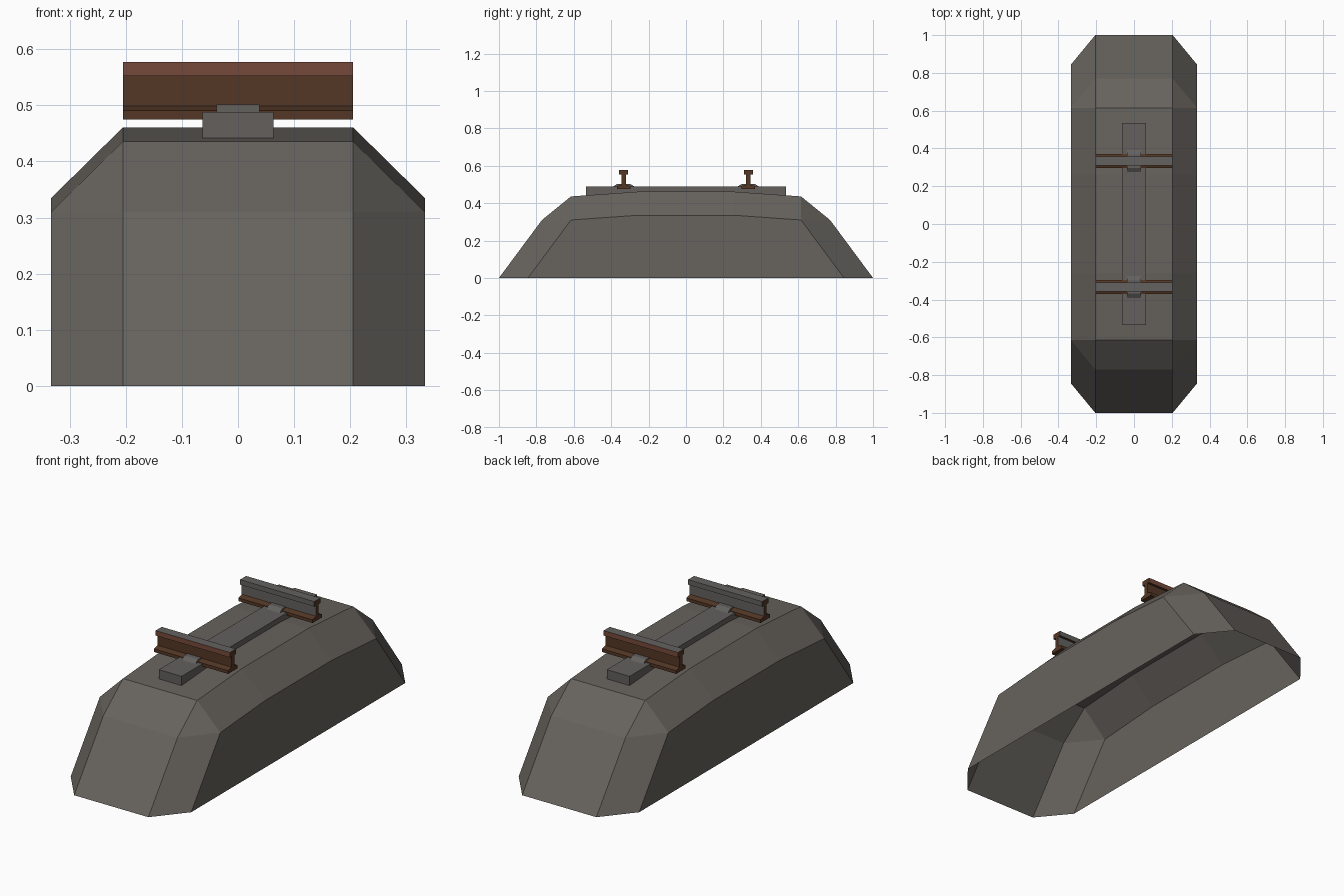
import bpy, bmesh

if "Cube" in bpy.data.objects:
    bpy.data.objects.remove(bpy.data.objects["Cube"])


def material(name, rgb):
    m = bpy.data.materials.new(name)
    m.diffuse_color = (*rgb, 1)
    m.use_nodes = True
    m.node_tree.nodes["Principled BSDF"].inputs["Base Color"].default_value = m.diffuse_color
    return m


STONE = material("ballast grey", (0.135, 0.124, 0.110))
CONCRETE = material("sleeper grey", (0.125, 0.118, 0.110))
RUST = material("dark rust", (0.088, 0.038, 0.018))
RED = material("red rust", (0.180, 0.067, 0.043))
STEEL = material("worn steel", (0.125, 0.122, 0.115))


def make(name, verts, faces, mats, recalc=True):
    me = bpy.data.meshes.new(name)
    me.from_pydata(verts, [], faces)
    for m in mats:
        me.materials.append(m)
    if recalc:
        bm = bmesh.new()
        bm.from_mesh(me)
        bmesh.ops.recalc_face_normals(bm, faces=bm.faces)
        bm.to_mesh(me)
        bm.free()
    ob = bpy.data.objects.new(name, me)
    bpy.context.collection.objects.link(ob)
    return ob


def extrude_x(name, profile, half, mats):
    """Closed (y, z) profile swept from -half to +half along x."""
    n = len(profile)
    verts = [(x, y, z) for x in (-half, half) for y, z in profile]
    faces = [(i, (i + 1) % n, (i + 1) % n + n, i + n) for i in range(n)]
    faces += [tuple(range(n)), tuple(range(n, 2 * n))]
    return make(name, verts, faces, mats)


# Ballast mound: hollow shell, open underneath
def mirrored(half):
    return half + [(-y, z) for y, z in reversed(half)]


inner = mirrored([(-1, 0), (-0.77, 0.31), (-0.615, 0.436), (-0.26, 0.461)])
outer = mirrored([(-0.845, 0), (-0.615, 0.31), (-0.26, 0.335)])
verts = [(s * 0.205, y, z) for s in (-1, 1) for y, z in inner]
verts += [(s * 0.333, y, z) for s in (-1, 1) for y, z in outer]
faces = [(i, i + 1, i + 9, i + 8) for i in range(7)]
for a, b in ((0, 16), (8, 22)):
    faces += [(a, a + 1, b + 1, b), (a + 1, a + 2, b + 1),
              (a + 2, a + 3, b + 2, b + 1), (a + 3, a + 4, b + 3, b + 2),
              (a + 4, a + 5, b + 4, b + 3), (a + 5, a + 6, b + 4),
              (a + 6, a + 7, b + 5, b + 4), tuple(range(b, b + 6))]
make("ballast_mound", verts, faces, [STONE])

# Sleeper laid across the mound
extrude_x("sleeper", [(-0.535, 0.438), (0.535, 0.438), (0.535, 0.488), (-0.535, 0.488)],
          0.063, [CONCRETE])

# Rails and clips, one pair per side
half_rail = [(0.037, 0.475), (0.037, 0.491), (0.011, 0.499), (0.011, 0.552),
             (0.024, 0.552), (0.024, 0.577)]
for side, label in ((-1, "front"), (1, "back")):
    cy = side * 0.333
    prof = [(cy + y, z) for y, z in half_rail] + [(cy - y, z) for y, z in reversed(half_rail)]
    rail = extrude_x(label + "_rail", prof, 0.205, [RUST, RED, STEEL])
    for p in rail.data.polygons:
        n, c = p.normal, p.center
        if n.z > 0.9 and c.z > 0.57:
            p.material_index = 2                      # worn running surface
        elif n.y * side < -0.9 and c.z > 0.5:
            p.material_index = 2                      # worn inner side
        elif n.y * side > 0.9 and c.z > 0.555:
            p.material_index = 1                      # outer side of head
    # Clip holding the foot down
    clip = [(cy - 0.064, 0.484), (cy + 0.064, 0.484), (cy + 0.036, 0.502), (cy - 0.036, 0.502)]
    extrude_x(label + "_rail_clip", clip, 0.038, [CONCRETE])
